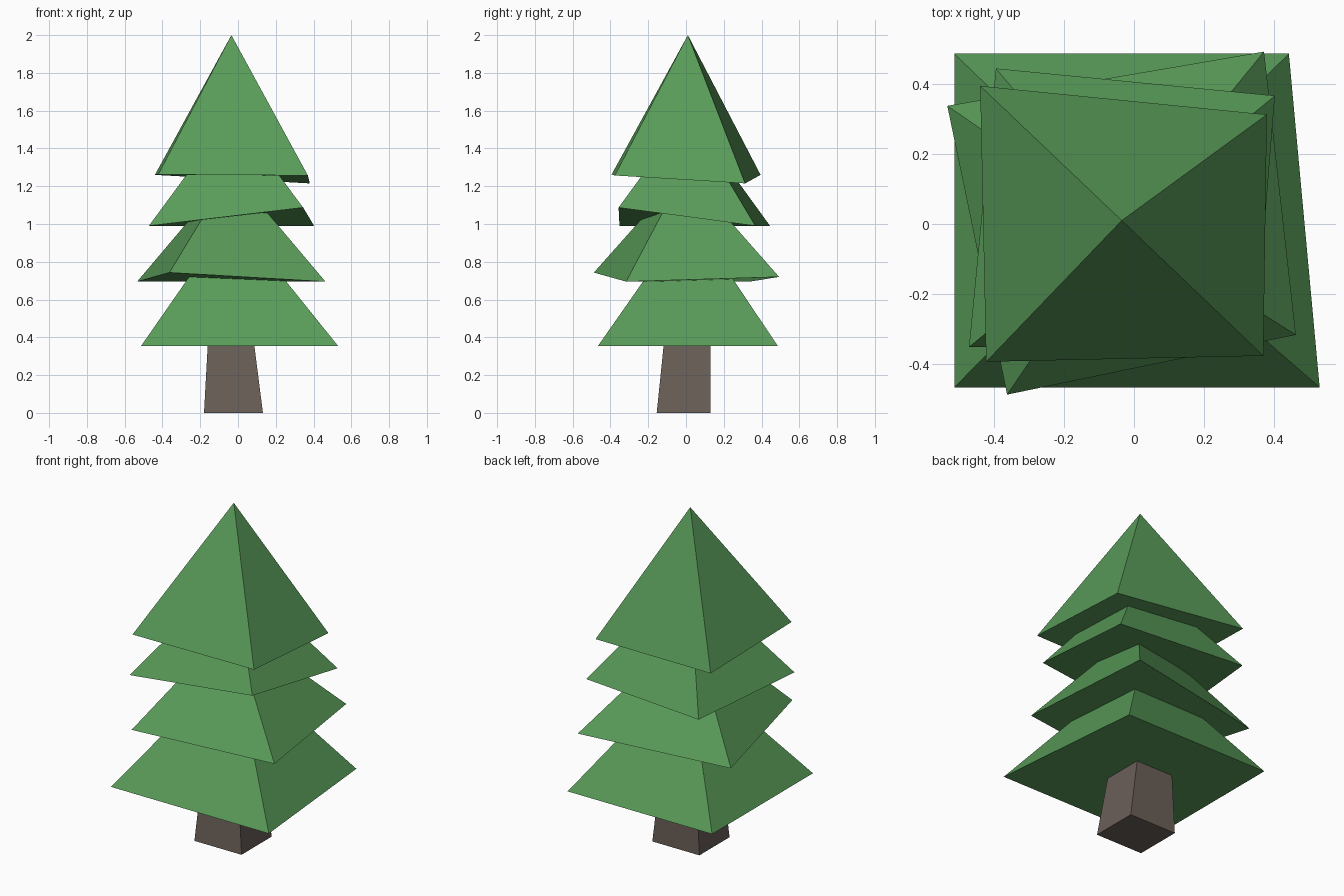
import bpy, bmesh

if "Cube" in bpy.data.objects:
    bpy.data.objects.remove(bpy.data.objects["Cube"])


def material(name, rgb):
    m = bpy.data.materials.new(name)
    m.diffuse_color = (*rgb, 1)
    m.use_nodes = True
    m.node_tree.nodes["Principled BSDF"].inputs["Base Color"].default_value = m.diffuse_color
    return m


green = material("needles", (0.10, 0.33, 0.10))
brown = material("bark", (0.145, 0.115, 0.098))


def loft(name, base, top, mat):
    """Closed solid from a 4-corner base to a 4-corner top, or to a single apex."""
    bm = bmesh.new()
    b = [bm.verts.new(p) for p in base]
    t = [bm.verts.new(p) for p in top]
    bm.faces.new(b[::-1])
    for i in range(4):
        j = (i + 1) % 4
        bm.faces.new((b[i], b[j], t[0]) if len(t) == 1 else (b[i], b[j], t[j], t[i]))
    if len(t) == 4:
        bm.faces.new(t)
    bmesh.ops.recalc_face_normals(bm, faces=bm.faces)
    me = bpy.data.meshes.new(name)
    bm.to_mesh(me)
    bm.free()
    me.materials.append(mat)
    ob = bpy.data.objects.new(name, me)
    bpy.context.collection.objects.link(ob)
    return ob


def rect(x0, x1, y0, y1, z):
    return [(x0, y0, z), (x1, y0, z), (x1, y1, z), (x0, y1, z)]


# Tapered trunk, its top tucked into the lowest branches
loft("trunk", rect(-0.18, 0.132, -0.155, 0.13, 0),
     rect(-0.158, 0.081, -0.114, 0.13, 0.40), brown)

# Branch tiers: skewed pyramids, corners front-left, front-right, back-right, back-left
tiers = {
    "bottom_branches": ([(-0.514, -0.467, 0.353), (0.531, -0.467, 0.353),
                         (0.443, 0.487, 0.353), (-0.514, 0.487, 0.353)],
                        (-0.03, 0.02, 1.05)),
    "lower_branches": ([(-0.363, -0.488, 0.743), (0.463, -0.317, 0.695),
                        (0.372, 0.493, 0.72), (-0.534, 0.338, 0.695)],
                       (-0.035, -0.005, 1.285)),
    "upper_branches": ([(-0.472, -0.352, 0.99), (0.345, -0.357, 1.087),
                        (0.403, 0.367, 0.99), (-0.395, 0.445, 0.99)],
                       (-0.03, 0.01, 1.59)),
    "top_branches": ([(-0.423, -0.394, 1.262), (0.37, -0.377, 1.257),
                      (0.38, 0.313, 1.215), (-0.44, 0.395, 1.26)],
                     (-0.035, 0.01, 2.0)),
}
for name, (corners, apex) in tiers.items():
    loft(name, corners, [apex], green)
